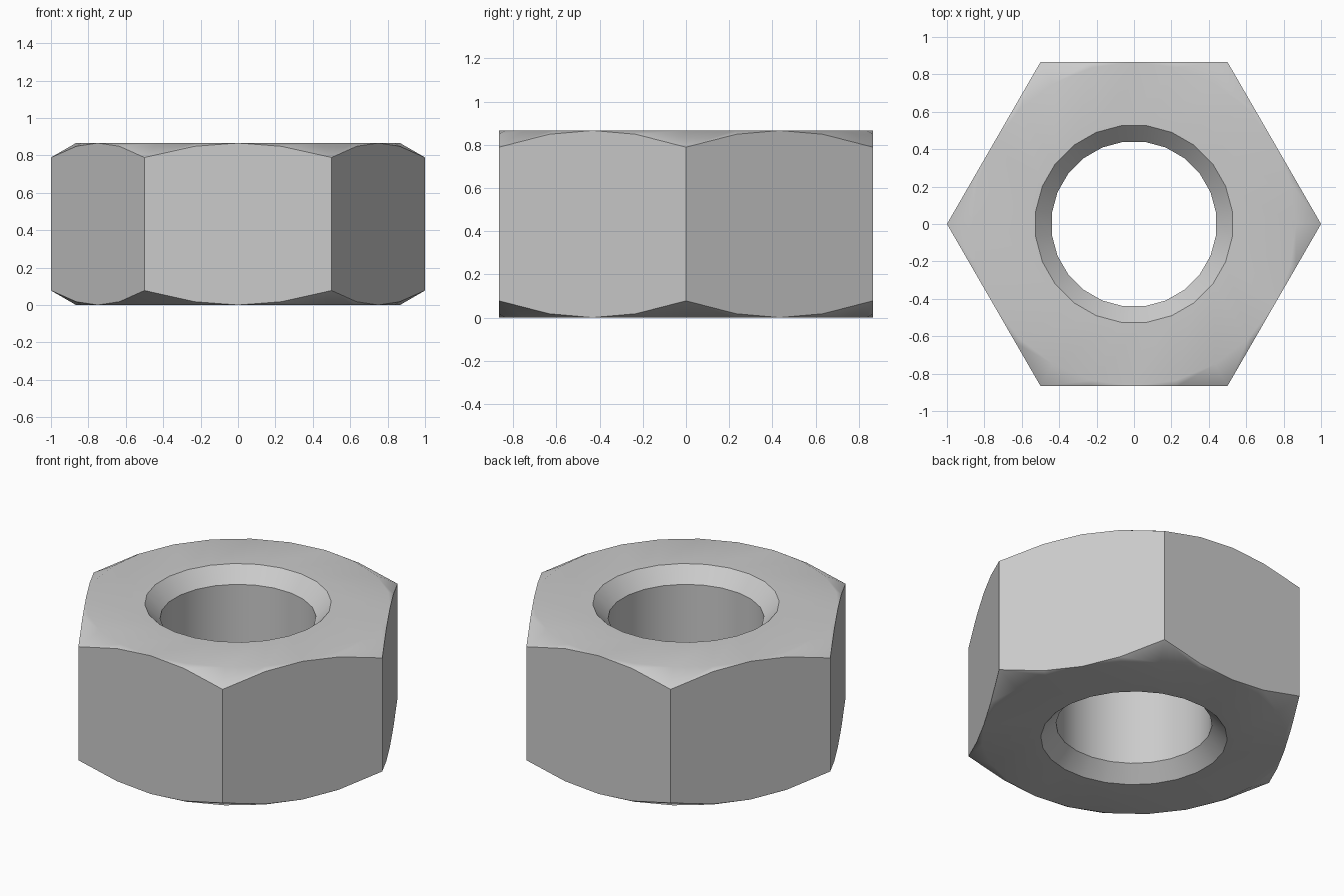
import bpy, bmesh
from math import cos, sin, tan, pi, radians

cube = bpy.data.objects.get("Cube")
if cube:
    bpy.data.objects.remove(cube, do_unlink=True)

SEGMENTS = 24
CORNER = 1.0
FLAT = CORNER * cos(pi / 6)      # distance from axis to a side
HEIGHT = FLAT
BORE, RIM, BEVEL = 0.443, 0.53, 0.09

steel = bpy.data.materials.new("steel grey")
steel.use_nodes = True
colour = (0.6, 0.6, 0.6, 1)
steel.diffuse_color = colour
steel.node_tree.nodes["Principled BSDF"].inputs["Base Color"].default_value = colour

bm = bmesh.new()


def ring(radius, z, turn=0.0):
    """A loop of vertices around the axis."""
    step = 2 * pi / SEGMENTS
    return [bm.verts.new((radius * cos((i + turn) * step),
                          radius * sin((i + turn) * step), z))
            for i in range(SEGMENTS)]


def hex_ring(top):
    """Hexagon outline scalloped where a 30 degree cone cuts the sides."""
    verts = []
    for i in range(SEGMENTS):
        a = 2 * pi * i / SEGMENTS
        r = FLAT / cos(a % (pi / 3) - pi / 6)
        drop = (r - FLAT) * tan(radians(30))
        verts.append(bm.verts.new((r * cos(a), r * sin(a),
                                   HEIGHT - drop if top else drop)))
    return verts


def bridge(a, b):
    for i in range(SEGMENTS):
        j = (i + 1) % SEGMENTS
        bm.faces.new((a[i], a[j], b[j], b[i]))


# Bevelled end faces, from the hexagon outline inward to the bore
outlines, bores = [], []
for top in (False, True):
    z = HEIGHT if top else 0
    inner_z = HEIGHT - BEVEL if top else BEVEL
    loops = [hex_ring(top), ring(FLAT, z), ring(RIM, z, 0.5), ring(BORE, inner_z, 0.5)]
    for a, b in zip(loops, loops[1:]):
        bridge(a, b)
    outlines.append(loops[0])
    bores.append(loops[-1])

# Bore wall
bridge(*bores)

# Six flat sides
low, high = outlines
per_side = SEGMENTS // 6
for side in range(6):
    ids = [(side * per_side + k) % SEGMENTS for k in range(per_side + 1)]
    bm.faces.new([low[i] for i in ids] + [high[i] for i in reversed(ids)])

bmesh.ops.remove_doubles(bm, verts=bm.verts, dist=0.0001)
bmesh.ops.recalc_face_normals(bm, faces=bm.faces)

mesh = bpy.data.meshes.new("hex_nut")
bm.to_mesh(mesh)
bm.free()
mesh.materials.append(steel)
nut = bpy.data.objects.new("hex_nut", mesh)
bpy.context.collection.objects.link(nut)

# Smooth bore and bevels, with sharp side and rim edges
bpy.ops.object.select_all(action='DESELECT')
nut.select_set(True)
bpy.context.view_layer.objects.active = nut
bpy.ops.object.shade_smooth_by_angle(angle=radians(35))
weighted = nut.modifiers.new("Weighted normals", 'WEIGHTED_NORMAL')
weighted.keep_sharp = True
